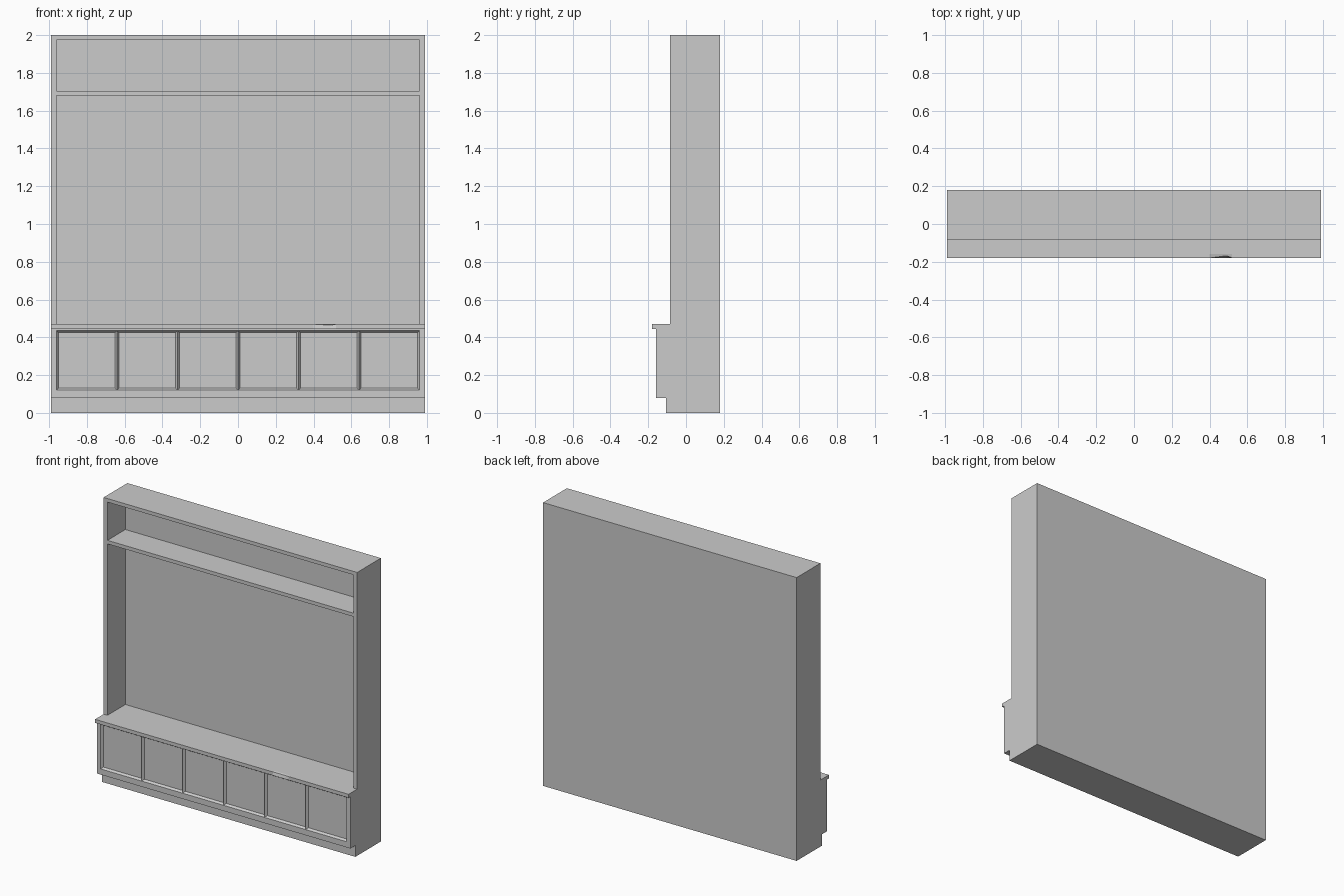
import bpy
import bmesh
from mathutils import Vector

if "Cube" in bpy.data.objects:
    bpy.data.objects.remove(bpy.data.objects["Cube"], do_unlink=True)

HALF = 0.99      # half the width of the unit
FRONT = -0.085   # front plane of the tall carcass
BACK = 0.18
X, Y, Z = Vector((1, 0, 0)), Vector((0, 1, 0)), Vector((0, 0, 1))

grey = bpy.data.materials.new("plain grey")
grey.use_nodes = True
colour = (0.6, 0.6, 0.6, 1)
grey.diffuse_color = colour
grey.node_tree.nodes["Principled BSDF"].inputs["Base Color"].default_value = colour


def box(y0, y1, z0, z1):
    """Full-width box as a bmesh."""
    bm = bmesh.new()
    bmesh.ops.create_cube(bm, size=1)
    for v in bm.verts:
        v.co = (v.co.x * 2 * HALF,
                (y0 + y1) / 2 + v.co.y * (y1 - y0),
                (z0 + z1) / 2 + v.co.z * (z1 - z0))
    return bm


def cut(bm, axis, values):
    """Slice the mesh across an axis at each value."""
    for value in values:
        bmesh.ops.bisect_plane(bm, geom=bm.verts[:] + bm.edges[:] + bm.faces[:],
                               plane_co=axis * value, plane_no=axis)


def front_faces(bm, z0, z1):
    """Front faces inside the side stiles and between two heights."""
    found = []
    for f in bm.faces:
        c = f.calc_center_median()
        if f.normal.y < -0.9 and abs(c.x) < 0.96 and z0 < c.z < z1:
            found.append(f)
    return found


def finish(bm, name):
    mesh = bpy.data.meshes.new(name)
    bm.to_mesh(mesh)
    bm.free()
    mesh.materials.append(grey)
    obj = bpy.data.objects.new(name, mesh)
    bpy.context.collection.objects.link(obj)


# Tall carcass with a deep main niche and a shelf niche above it
bm = box(FRONT, BACK, 0, 2)
cut(bm, X, (-0.96, 0.96))
cut(bm, Z, (0.47, 1.68, 1.705, 1.975))
bm.normal_update()
niches = front_faces(bm, 0.47, 1.68) + front_faces(bm, 1.705, 1.975)
bmesh.ops.inset_individual(bm, faces=niches, thickness=0, depth=-0.2)
finish(bm, "carcass")

# Recessed plinth
finish(box(-0.105, FRONT, 0, 0.08), "plinth")

# Low cabinet front with six bevelled sunken panels
bm = box(-0.16, FRONT, 0.08, 0.445)
cut(bm, X, [0.32 * i for i in range(-3, 4)])
cut(bm, Z, (0.12, 0.435))
bm.normal_update()
bmesh.ops.inset_individual(bm, faces=front_faces(bm, 0.12, 0.435),
                           thickness=0.015, depth=-0.015)
finish(bm, "cabinet_front")

# Counter ledge with a small chip in its front edge
bm = box(-0.18, FRONT, 0.445, 0.47)
cut(bm, X, (0.4, 0.49, 0.52))
cut(bm, Y, (-0.16,))
for v in bm.verts:
    if abs(v.co.x - 0.49) < 0.01 and v.co.y < -0.17 and v.co.z > 0.46:
        v.co += Vector((0, 0.012, -0.006))
finish(bm, "counter_ledge")
